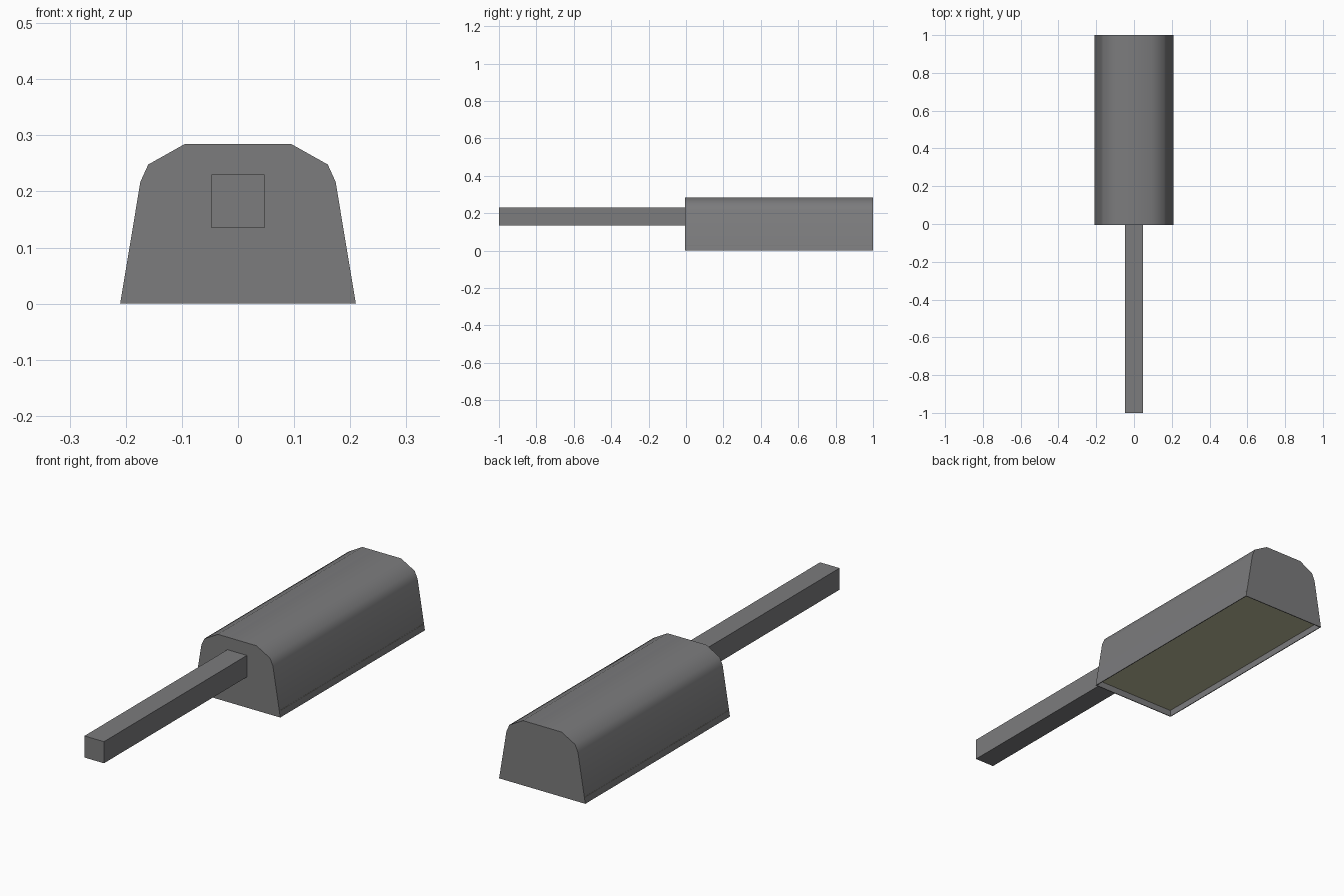
import bpy, bmesh, math

if "Cube" in bpy.data.objects:
    bpy.data.objects.remove(bpy.data.objects["Cube"])


def material(name, rgb):
    m = bpy.data.materials.new(name)
    m.diffuse_color = (*rgb, 1.0)
    m.use_nodes = True
    m.node_tree.nodes["Principled BSDF"].inputs["Base Color"].default_value = m.diffuse_color
    return m


grey = material("dark grey", (0.2, 0.2, 0.205))
olive = material("pale olive", (0.5, 0.49, 0.33))


def extrude_profile(bm, points, y0, y1):
    """Closed prism along y from an x-z outline."""
    face = bm.faces.new([bm.verts.new((x, y0, z)) for x, z in points])
    out = bmesh.ops.extrude_face_region(bm, geom=[face])
    moved = [v for v in out["geom"] if isinstance(v, bmesh.types.BMVert)]
    bmesh.ops.translate(bm, verts=moved, vec=(0, y1 - y0, 0))
    bmesh.ops.recalc_face_normals(bm, faces=bm.faces[:])


def finish(bm, name, *mats):
    me = bpy.data.meshes.new(name)
    bm.to_mesh(me)
    bm.free()
    ob = bpy.data.objects.new(name, me)
    bpy.context.collection.objects.link(ob)
    for m in mats:
        me.materials.append(m)
    return ob


# Body: mirrored half outline, with a shallow recess underneath holding the pad
half = [(0.21, 0.0), (0.174, 0.217), (0.16, 0.248), (0.094, 0.285)]
outline = half + [(-x, z) for x, z in reversed(half)]
bm = bmesh.new()
extrude_profile(bm, outline, -0.006, 1.0)
base = next(f for f in bm.faces if f.normal.z < -0.9)
bmesh.ops.inset_region(bm, faces=[base], thickness=0.005, depth=0.0)
out = bmesh.ops.inset_region(bm, faces=[base], thickness=0.0005, depth=-0.028)
base.material_index = 1
body = finish(bm, "body", grey, olive)

# Rounded shoulders are smooth, ends and base stay sharp
bpy.context.view_layer.objects.active = body
body.select_set(True)
bpy.ops.object.shade_smooth_by_angle(angle=math.radians(40))
body.select_set(False)

# Square bar handle running into the front of the body
w, z0, z1 = 0.0475, 0.135, 0.23
bm = bmesh.new()
extrude_profile(bm, [(w, z0), (w, z1), (-w, z1), (-w, z0)], -1.0, 0.0)
finish(bm, "handle", grey)
